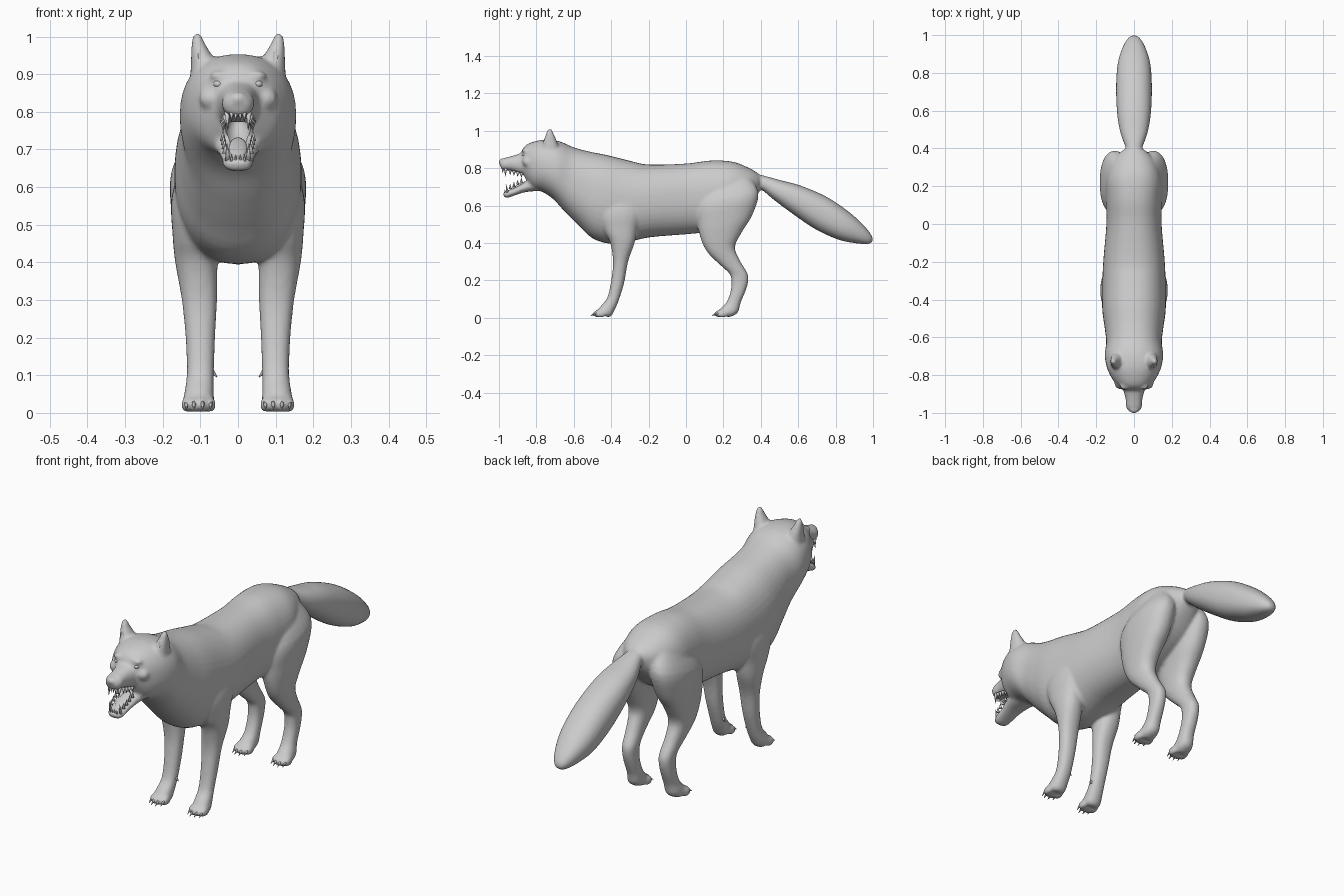
import bpy, bmesh, math
from mathutils import Vector, Matrix

def catmull(a, b, c, d, t):
    return [0.5 * (2*q + (r-p)*t + (2*p-5*q+4*r-s)*t*t + (3*q-p-3*r+s)*t**3)
            for p, q, r, s in zip(a, b, c, d)]

def loft(bm, rows, side=1, n=28, steps=4, power=0.88):
    """Each row: edge point A (y, z), edge point B (y, z), centre x, half width."""
    rows = [rows[0]] + rows + [rows[-1]]
    fine = [catmull(*rows[i:i+4], k/steps) for i in range(len(rows)-3) for k in range(steps)]
    fine.append(rows[-1])
    rings = []
    for ya, za, yb, zb, xc, hw in fine:
        ring = []
        for k in range(n):
            a = 2*math.pi*k/n
            c, s = math.cos(a), math.sin(a)
            u = math.copysign(abs(c)**power, c)
            v = math.copysign(abs(s)**power, s)
            ring.append(bm.verts.new((side*(xc + hw*v), (ya+yb)/2 + u*(ya-yb)/2,
                                      (za+zb)/2 + u*(za-zb)/2)))
        rings.append(ring)
    faces = [bm.faces.new((p[k], p[(k+1) % n], q[(k+1) % n], q[k]))
             for p, q in zip(rings, rings[1:]) for k in range(n)]
    faces += [bm.faces.new(rings[0]), bm.faces.new(rings[-1])]
    bmesh.ops.recalc_face_normals(bm, faces=faces)

def ball(bm, centre, radii, rx=0):
    m = Matrix.Translation(centre) @ Matrix.Rotation(rx, 4, 'X') @ Matrix.Diagonal((*radii, 1))
    bmesh.ops.create_uvsphere(bm, u_segments=20, v_segments=12, radius=1, matrix=m)

def spike(bm, base, tip, r):
    base, tip = Vector(base), Vector(tip)
    d = tip - base
    m = Matrix.Translation((base+tip)/2) @ d.to_track_quat('Z', 'Y').to_matrix().to_4x4()
    bmesh.ops.create_cone(bm, cap_ends=True, segments=8, radius1=r, radius2=r*0.1,
                          depth=d.length, matrix=m)

def finish(bm, name):
    me = bpy.data.meshes.new(name)
    bm.to_mesh(me)
    bm.free()
    ob = bpy.data.objects.new(name, me)
    bpy.context.collection.objects.link(ob)
    for p in me.polygons:
        p.use_smooth = True
    return ob

skin, claws, teeth, eyes, cut = [bmesh.new() for _ in range(5)]

# Head, neck and torso (top edge, bottom edge, x, half width)
loft(skin, [
    (-.885, .875, -.875, .775, 0, .05), (-.865, .915, -.855, .735, 0, .078),
    (-.83, .937, -.82, .69, 0, .112), (-.76, .953, -.77, .675, 0, .142),
    (-.68, .945, -.71, .635, 0, .155), (-.60, .912, -.65, .57, 0, .147),
    (-.52, .89, -.57, .49, 0, .156), (-.42, .87, -.49, .42, 0, .168),
    (-.30, .84, -.37, .395, 0, .168), (-.20, .82, -.20, .43, 0, .163),
    (0, .825, 0, .447, 0, .146), (.13, .841, .10, .46, 0, .148),
    (.25, .835, .20, .50, 0, .15), (.34, .80, .30, .56, 0, .12),
    (.39, .768, .37, .64, 0, .07), (.405, .74, .40, .69, 0, .03)], n=40)

# Tail
loft(skin, [
    (.33, .78, .33, .70, 0, .035), (.41, .762, .385, .70, 0, .042),
    (.51, .735, .465, .635, 0, .073), (.62, .705, .565, .56, 0, .09),
    (.76, .643, .69, .475, 0, .095), (.88, .56, .81, .42, 0, .087),
    (.955, .49, .90, .40, 0, .062), (.99, .445, .97, .394, 0, .034),
    (1.0, .42, .995, .405, 0, .012)])

# Upper muzzle, nose and lower jaw
loft(skin, [
    (-.82, .91, -.82, .755, 0, .075), (-.88, .882, -.88, .765, 0, .056),
    (-.93, .866, -.93, .784, 0, .044), (-.97, .855, -.975, .788, 0, .041),
    (-.995, .84, -.99, .80, 0, .025)])
ball(skin, (0, -.984, .834), (.026, .018, .02))
loft(skin, [
    (-.80, .76, -.78, .68, 0, .07), (-.87, .722, -.86, .672, 0, .053),
    (-.92, .695, -.915, .655, 0, .044), (-.96, .68, -.955, .641, 0, .039),
    (-.978, .67, -.974, .648, 0, .024)])

# Hollow mouth, and tongue
ball(cut, (0, -.875, .748), (.034, .075, .036), math.radians(30))

for s in (1, -1):
    # Ears with hollow fronts, brows, eyes
    loft(skin, [
        (-.775, .89, -.675, .89, .083, .044), (-.765, .94, -.688, .94, .094, .031),
        (-.752, .975, -.703, .975, .104, .02), (-.74, 1.008, -.717, 1.008, .109, .01)], s)
    ball(cut, (s*.1, -.778, .955), (.014, .022, .032), math.radians(-20))
    ball(skin, (s*.048, -.858, .897), (.028, .02, .012))
    ball(skin, (s*.07, -.845, .835), (.035, .03, .03))
    ball(eyes, (s*.052, -.863, .874), (.014, .014, .011))
    # Front leg
    loft(skin, [
        (-.43, .70, -.24, .72, .09, .05), (-.465, .57, -.235, .58, .118, .058),
        (-.44, .47, -.26, .48, .116, .058), (-.405, .4, -.275, .4, .111, .056),
        (-.39, .3, -.31, .3, .1025, .047), (-.40, .2, -.33, .19, .10, .039),
        (-.42, .11, -.357, .1, .10, .036), (-.45, .07, -.38, .045, .103, .039),
        (-.465, .052, -.40, .01, .105, .041), (-.475, .035, -.42, .004, .105, .036)], s)
    # Hind leg
    loft(skin, [
        (.12, .73, .33, .77, .07, .05), (.06, .61, .388, .67, .10, .077),
        (.06, .51, .355, .55, .106, .071), (.08, .42, .30, .46, .11, .057),
        (.115, .35, .262, .38, .108, .048), (.18, .285, .287, .31, .105, .039),
        (.233, .235, .33, .235, .10, .035), (.243, .19, .332, .19, .10, .033),
        (.238, .14, .317, .14, .10, .033), (.22, .09, .292, .08, .10, .034),
        (.20, .065, .278, .03, .103, .038), (.185, .05, .245, .008, .105, .04),
        (.175, .035, .22, .004, .105, .036)], s)
    # Toes and claws on both paws
    for y in (-.468, .182):
        for x, back in ((.073, .012), (.094, 0), (.117, 0), (.137, .012)):
            ball(skin, (s*x, y+back, .022), (.0145, .03, .021))
            spike(claws, (s*x, y+back-.018, .026), (s*x, y+back-.043, .01), .007)
    # Dewclaw
    spike(claws, (s*.075, -.385, .115), (s*.055, -.385, .095), .01)
    # Teeth: canines, incisors, side teeth
    spike(teeth, (s*.029, -.962, .80), (s*.027, -.968, .752), .008)
    spike(teeth, (s*.027, -.955, .67), (s*.029, -.963, .716), .008)
    for x in (.006, .017):
        spike(teeth, (s*x, -.978, .80), (s*x, -.981, .774), .006)
        spike(teeth, (s*x, -.967, .668), (s*x, -.97, .688), .005)
    for i in range(4):
        y = -.94 + i*.02
        spike(teeth, (s*(.033+i*.002), y, .792-i*.005), (s*(.033+i*.002), y, .765-i*.005), .009)
        spike(teeth, (s*(.034+i*.002), y, .69+i*.011), (s*(.034+i*.002), y, .716+i*.011), .008)

# Fuse the skin into one smooth surface and carve the hollows
body = finish(skin, "body")
cutter = finish(cut, "hollow_cutter")
cutter.hide_render = True
rem = body.modifiers.new("fuse", 'REMESH')
rem.mode = 'VOXEL'
rem.voxel_size = .008
rem.use_smooth_shade = True
smo = body.modifiers.new("soften", 'SMOOTH')
smo.factor = .5
smo.iterations = 6
boo = body.modifiers.new("carve", 'BOOLEAN')
boo.operation = 'DIFFERENCE'
boo.object = cutter
bpy.context.view_layer.objects.active = body
for name in ("fuse", "soften", "carve"):
    bpy.ops.object.modifier_apply(modifier=name)
bpy.data.objects.remove(cutter)
bpy.ops.object.select_all(action='DESELECT')
body.select_set(True)
bpy.ops.object.shade_smooth_by_angle(angle=math.radians(50))

tongue = bmesh.new()
ball(tongue, (0, -.90, .703), (.024, .06, .009), math.radians(28))
finish(tongue, "tongue")
finish(claws, "claws")
finish(teeth, "teeth")
finish(eyes, "eyes")
